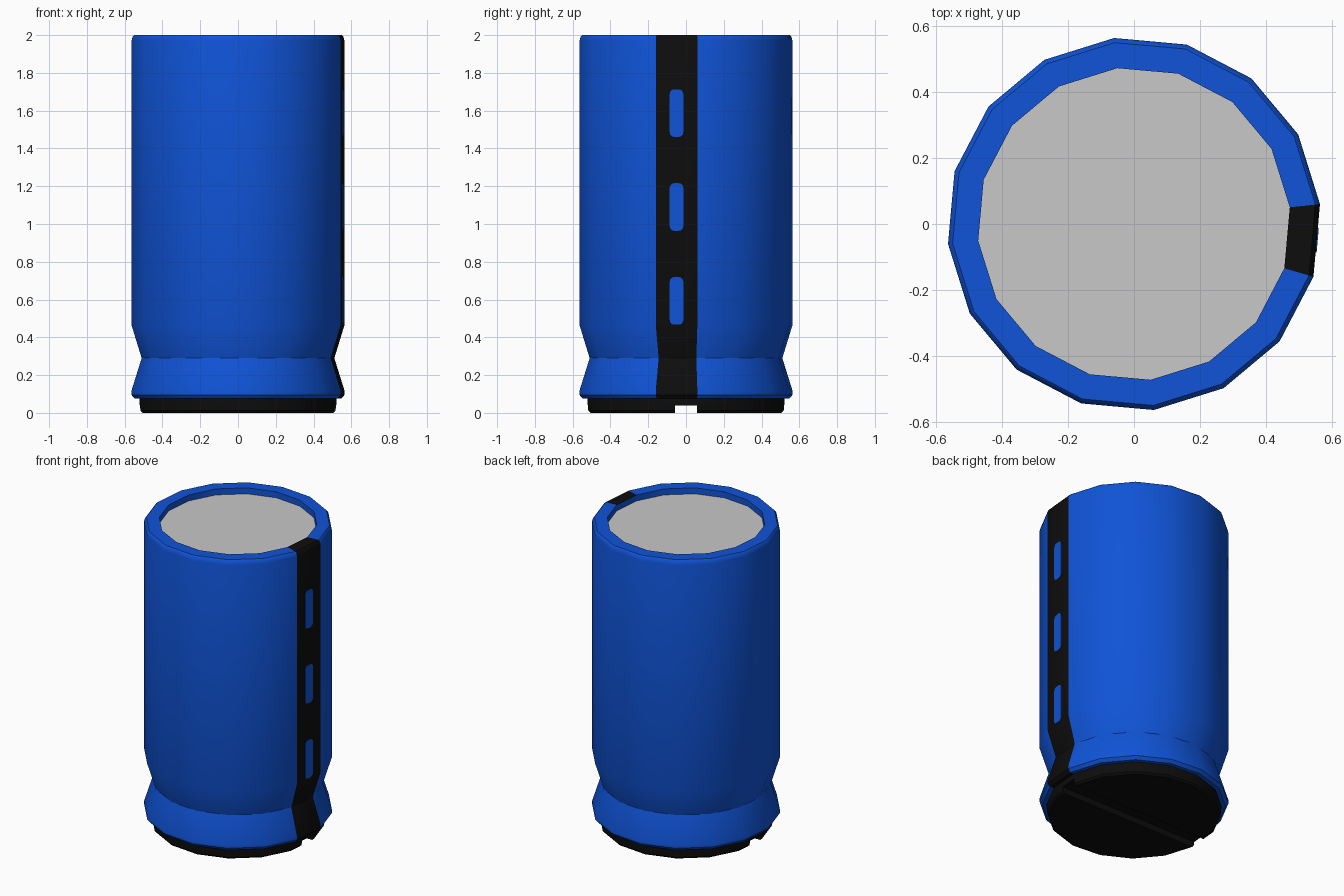
import bpy, bmesh, math
from mathutils import Matrix, Vector

old = bpy.data.objects.get("Cube")
if old:
    bpy.data.objects.remove(old, do_unlink=True)

SIDES = 16
STEP = 2 * math.pi / SIDES
START = math.radians(6.1)          # angle of the stripe facet's upper edge
MID = START - STEP / 2             # direction the stripe facet points
R = 0.567


def material(name, rgb, rough=0.5):
    m = bpy.data.materials.new(name)
    m.use_nodes = True
    m.diffuse_color = (*rgb, 1)
    bsdf = m.node_tree.nodes["Principled BSDF"]
    bsdf.inputs["Base Color"].default_value = (*rgb, 1)
    bsdf.inputs["Roughness"].default_value = rough
    return m


BLUE = material("blue sleeve", (0.005, 0.088, 0.68))
BLACK = material("black", (0.004, 0.004, 0.004))
GREY = material("light grey", (0.58, 0.58, 0.58))


def finish(bm, name, mats, smooth=True):
    mesh = bpy.data.meshes.new(name)
    bmesh.ops.recalc_face_normals(bm, faces=bm.faces)
    bm.to_mesh(mesh)
    bm.free()
    ob = bpy.data.objects.new(name, mesh)
    bpy.context.collection.objects.link(ob)
    for m in mats:
        mesh.materials.append(m)
    if smooth:
        bpy.ops.object.select_all(action="DESELECT")
        ob.select_set(True)
        bpy.context.view_layer.objects.active = ob
        bpy.ops.object.shade_smooth_by_angle(angle=math.radians(30))
    return ob


def lathe(profile, cap=False, stripe_rows=0):
    """Spin (radius, z) points; the first facet of the first rows gets slot 1."""
    bm = bmesh.new()
    rings = [[bm.verts.new((r * math.cos(START + i * STEP),
                            r * math.sin(START + i * STEP), z))
              for i in range(SIDES)] for r, z in profile]
    for row, (a, b) in enumerate(zip(rings, rings[1:])):
        for i in range(SIDES):
            j = (i + 1) % SIDES
            f = bm.faces.new((a[i], a[j], b[j], b[i]))
            if i == SIDES - 1 and row < stripe_rows:
                f.material_index = 1
    if cap:
        bm.faces.new(rings[0][::-1])
        bm.faces.new(rings[-1])
    return bm


# Sleeve with pinched waist, rolled rim and a black stripe on one facet
sleeve_profile = [(0.49, 0.075), (0.55, 0.075), (R, 0.095), (R, 0.118),
                  (0.513, 0.29), (R, 0.465), (R, 1.97), (0.562, 1.99),
                  (0.553, 2.0), (0.475, 2.0), (0.475, 1.96)]
finish(lathe(sleeve_profile, stripe_rows=len(sleeve_profile) - 2),
       "sleeve", [BLUE, BLACK])

# Metal lid set slightly below the rim
finish(lathe([(0.475, 1.94), (0.475, 1.96)], cap=True), "lid", [GREY])

# Base plug with a groove across its underside
base = finish(lathe([(0.508, 0.0), (0.52, 0.012), (0.525, 0.06), (0.525, 0.085)],
                    cap=True), "base", [BLACK])
bm = bmesh.new()
bmesh.ops.create_cube(bm, size=1, matrix=Matrix.Diagonal((1.4, 0.116, 0.08, 1)))
cutter = finish(bm, "groove_cutter", [BLACK], smooth=False)
cutter.hide_render = True
cutter.hide_viewport = True
cut = base.modifiers.new("groove", "BOOLEAN")
cut.operation = "DIFFERENCE"
cut.object = cutter
cut.solver = "EXACT"


# Rounded blue marks along the stripe
def mark(name, z, width=0.072, height=0.252, radius=0.024, thick=0.003):
    out = Vector((math.cos(MID), math.sin(MID), 0))
    side = Vector((-out.y, out.x, 0))
    centre = out * (R * math.cos(STEP / 2)) + Vector((0, 0, z))
    bm = bmesh.new()
    verts = []
    for k, (sx, sz) in enumerate([(1, 1), (-1, 1), (-1, -1), (1, -1)]):
        for s in range(4):
            a = k * math.pi / 2 + s * math.pi / 6
            u = sx * (width / 2 - radius) + radius * math.cos(a)
            v = sz * (height / 2 - radius) + radius * math.sin(a)
            verts.append(bm.verts.new(centre + side * u + Vector((0, 0, v))))
    face = bm.faces.new(verts)
    new = bmesh.ops.extrude_face_region(bm, geom=[face])["geom"]
    bmesh.ops.translate(bm, vec=out * thick,
                        verts=[g for g in new if isinstance(g, bmesh.types.BMVert)])
    finish(bm, name, [BLUE], smooth=False)


for label, z in (("lower", 0.593), ("middle", 1.09), ("upper", 1.587)):
    mark(label + "_stripe_mark", z)
